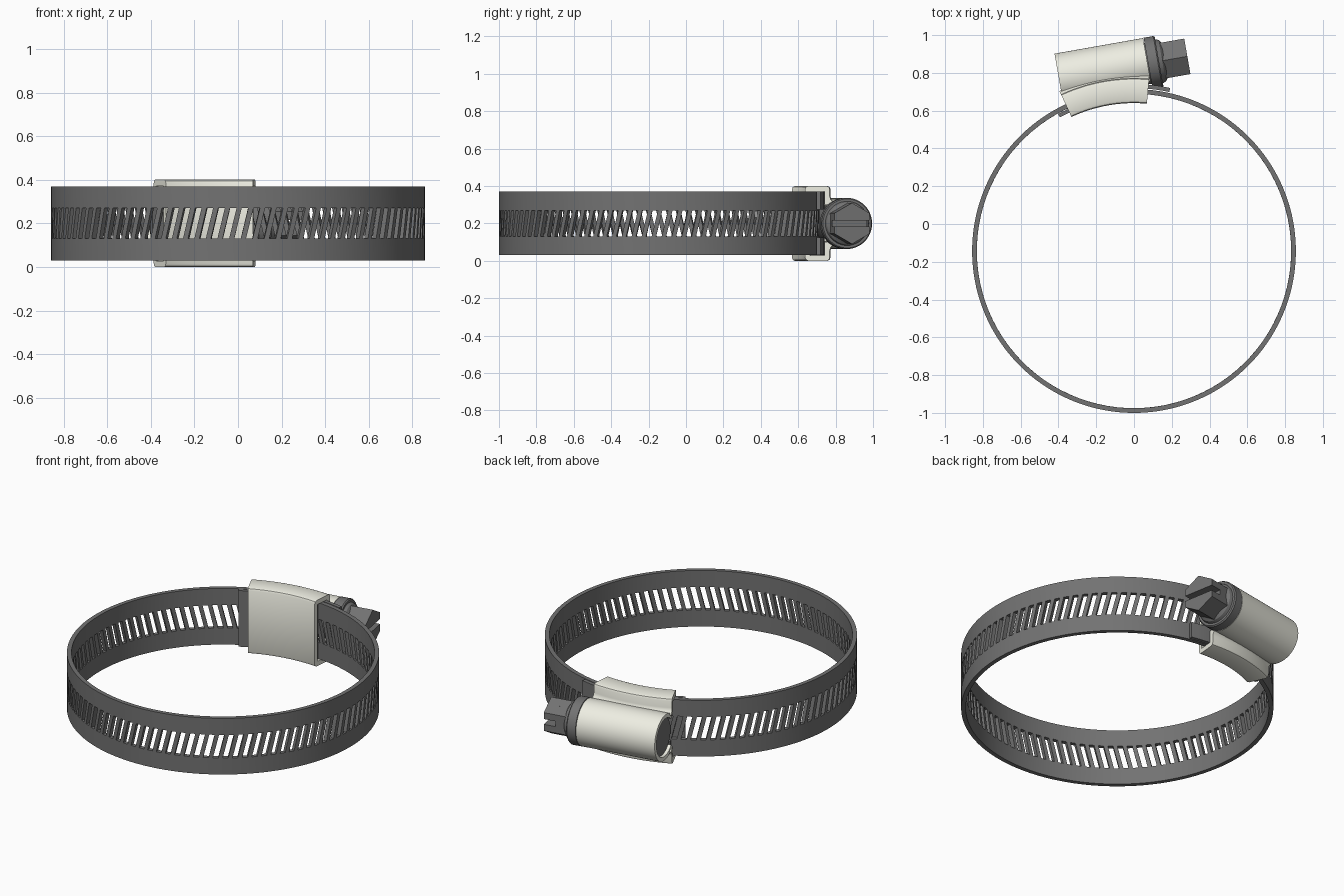
import bpy, bmesh
from math import sin, cos, pi, radians

if "Cube" in bpy.data.objects:
    bpy.data.objects.remove(bpy.data.objects["Cube"])

CENTRE = (0, -0.143, 0.2)      # centre of the ring
TILT = radians(10)             # housing and screw sit 10 degrees round the ring
AXIS = 0.966                   # distance of the screw axis from the ring centre


def material(name, rgb):
    m = bpy.data.materials.new(name)
    m.diffuse_color = (*rgb, 1)
    m.use_nodes = True
    m.node_tree.nodes["Principled BSDF"].inputs["Base Color"].default_value = m.diffuse_color
    return m


steel = material("dark_steel", (0.17, 0.17, 0.17))
ivory = material("ivory", (0.85, 0.85, 0.76))


def finish(name, bm, mat, tilt=TILT, smooth=30):
    bmesh.ops.recalc_face_normals(bm, faces=bm.faces)
    me = bpy.data.meshes.new(name)
    bm.to_mesh(me)
    bm.free()
    ob = bpy.data.objects.new(name, me)
    bpy.context.collection.objects.link(ob)
    me.materials.append(mat)
    ob.location = CENTRE
    ob.rotation_euler.z = tilt
    bpy.ops.object.select_all(action='DESELECT')
    ob.select_set(True)
    bpy.context.view_layer.objects.active = ob
    bpy.ops.object.shade_smooth_by_angle(angle=radians(smooth))
    return ob


def loft(bm, sections):
    """Skin a list of equal closed sections and cap both ends."""
    rings = [[bm.verts.new(p) for p in s] for s in sections]
    n = len(rings[0])
    for a, b in zip(rings, rings[1:]):
        for i in range(n):
            j = (i + 1) % n
            bm.faces.new((a[i], a[j], b[j], b[i]))
    bm.faces.new(rings[0])
    bm.faces.new(rings[-1])


def arc_sweep(bm, profile, a0, a1, steps=16):
    """Sweep an (r, z) profile round the ring centre, degrees from local +y."""
    angles = [radians(a0 + (a1 - a0) * k / steps) for k in range(steps + 1)]
    loft(bm, [[(r * sin(a), r * cos(a), z) for r, z in profile] for a in angles])


def along_axis(bm, profile, u0, u1):
    """Extrude a (y, z) profile along the screw axis."""
    loft(bm, [[(u, AXIS + y, z) for y, z in profile] for u in (u0, u1)])


def rect(r0, r1, z0, z1):
    return [(r0, z0), (r1, z0), (r1, z1), (r0, z1)]


# slotted band
R, N = 0.857, 100
pitch = 2 * pi / N
slot, slant = 0.56 * pitch, 0.034 / R
bm = bmesh.new()
rows = []
for z, shift in ((-0.17, -0.5), (-0.07, -0.5), (0.07, 0.5), (0.17, 0.5)):
    row = []
    for i in range(N):
        for off in (0, slot):
            a = i * pitch + off + shift * slant
            row.append(bm.verts.new((R * cos(a), R * sin(a), z)))
    rows.append(row)
for k in range(3):
    for i in range(2 * N):
        if k == 1 and i % 2 == 0:
            continue               # leave the slot open
        j = (i + 1) % (2 * N)
        bm.faces.new((rows[k][i], rows[k][j], rows[k + 1][j], rows[k + 1][i]))
band = finish("band", bm, steel, tilt=0)
sol = band.modifiers.new("thickness", 'SOLIDIFY')
sol.thickness = 0.025
sol.offset = -1
# keep the edge sharpening after the thickness
while band.modifiers[-1].name != "thickness":
    band.modifiers.move(len(band.modifiers) - 2, len(band.modifiers) - 1)
bpy.context.view_layer.objects.active = band
bpy.ops.object.modifier_apply(modifier="thickness")
bpy.ops.object.shade_smooth_by_angle(angle=radians(30))

# band ends: inner tail on the left, forked outer tab on the right
bm = bmesh.new()
arc_sweep(bm, rect(0.809, 0.829, -0.17, 0.17), -19, 14)
finish("inner_tail", bm, steel)
bm = bmesh.new()
for s in (1, -1):
    arc_sweep(bm, rect(0.862, 0.884, s * 0.075, s * 0.17), -14, 22.5)
finish("outer_tab", bm, steel)

# housing saddle: C-shaped channel around the band
half = [(0.808, 0.172), (0.888, 0.172), (0.888, 0.10), (0.925, 0.10),
        (0.935, 0.112), (0.92, 0.128), (0.915, 0.145), (0.915, 0.184),
        (0.910, 0.195), (0.899, 0.2), (0.799, 0.2), (0.788, 0.195),
        (0.783, 0.184)]
bm = bmesh.new()
arc_sweep(bm, half + [(r, -z) for r, z in reversed(half)], -15, 15, 20)
finish("housing_saddle", bm, ivory)

# housing barrel: open-bottomed tube over the screw
angs = [radians(-45 + 270 * k / 40) for k in range(41)]
tube = [(0.136 * sin(a), 0.136 * cos(a)) for a in angs]
tube += [(0.112 * sin(a), 0.112 * cos(a)) for a in reversed(angs)]
bm = bmesh.new()
along_axis(bm, tube, -0.233, 0.243)
finish("housing_barrel", bm, ivory)

# screw body, collar and domed washer
bm = bmesh.new()
turned = [(-0.215, 0.11), (0.246, 0.11), (0.246, 0.137), (0.298, 0.137),
          (0.305, 0.131), (0.305, 0.118), (0.322, 0.112), (0.335, 0.095)]
circle = [2 * pi * k / 48 for k in range(48)]
loft(bm, [[(u, AXIS + r * cos(a), r * sin(a)) for a in circle] for u, r in turned])
finish("screw_body", bm, steel)

# hexagonal screw head with a driver slot
bm = bmesh.new()
hexagon = [(0.11 * sin(k * pi / 3), 0.11 * cos(k * pi / 3)) for k in range(6)]
along_axis(bm, hexagon, 0.315, 0.385)
for s in (1, -1):
    prong = [(0.0953, 0.016), (0.0953, 0.055), (0, 0.11), (-0.0953, 0.055), (-0.0953, 0.016)]
    along_axis(bm, [(y, s * z) for y, z in prong], 0.385, 0.457)
finish("screw_head", bm, steel)
